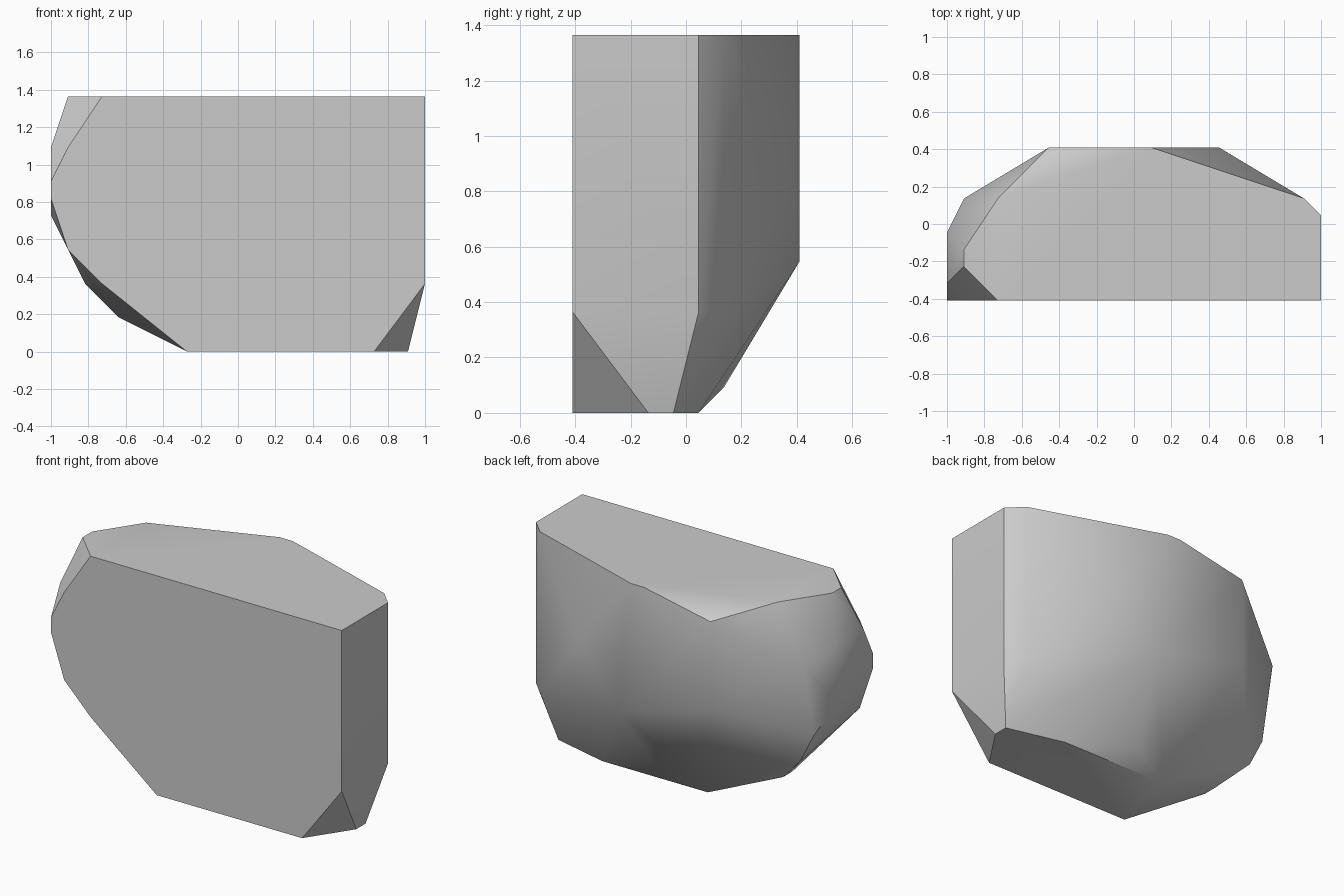
import bpy
import bmesh
import math
from mathutils import Vector

cube = bpy.data.objects.get("Cube")
if cube:
    bpy.data.objects.remove(cube, do_unlink=True)

UNIT = 1 / 11          # the boulder is carved on a coarse grid
DEPTH, HEIGHT = 9, 15  # grid steps in y and z


def make_material(name, colour):
    material = bpy.data.materials.new(name)
    material.use_nodes = True
    material.diffuse_color = colour
    material.node_tree.nodes["Principled BSDF"].inputs["Base Color"].default_value = colour
    return material


def grid_point(x, y, z):
    """Grid steps to model space, y counted from the flat front."""
    return Vector((x, y - DEPTH / 2, z)) * UNIT


# Flat front outline (x, z)
front_outline = [(11, 15), (-8, 15), (-10, 12), (-11, 10), (-11, 9),
                 (-10, 6), (-8, 4), (-3, 0), (8, 0), (11, 4)]
# Rest of the flat top (x, y)
top_outline = [(-10, 2), (-10, 3), (-8, 6), (0, 9), (1, 9), (10, 6), (11, 5)]
# Rest of the flat base (x, y)
base_outline = [(10, 3), (10, 4), (6, 5), (-2, 5)]
# Farthest bulge at the back (x, z)
back_bulge = [(-5, 14), (-5, 8), (2, 6), (5, 10)]
# Chipped corners between those outlines (x, y, z)
side_corners = [(11, 5, 4), (10, 6, 4), (1, 6, 1),
                (-11, 1, 12), (-11, 4, 12), (-11, 4, 8), (-10, 6, 11),
                (-10, 5, 6), (-9, 5, 4), (-7, 3, 2), (-7, 4, 2)]

points = [grid_point(x, 0, z) for x, z in front_outline]
points += [grid_point(x, y, HEIGHT) for x, y in top_outline]
points += [grid_point(x, y, 0) for x, y in base_outline]
points += [grid_point(x, DEPTH, z) for x, z in back_bulge]
points += [grid_point(*corner) for corner in side_corners]

# Wrap the corners into one solid and merge the flat faces
bm = bmesh.new()
for point in points:
    bm.verts.new(point)
hull = bmesh.ops.convex_hull(bm, input=bm.verts[:])
bmesh.ops.delete(bm, geom=[v for v in bm.verts if not v.link_faces], context="VERTS")
bmesh.ops.dissolve_limit(bm, angle_limit=math.radians(1),
                         verts=bm.verts[:], edges=bm.edges[:])
bmesh.ops.recalc_face_normals(bm, faces=bm.faces[:])

mesh = bpy.data.meshes.new("boulder")
bm.to_mesh(mesh)
bm.free()
boulder = bpy.data.objects.new("boulder", mesh)
bpy.context.collection.objects.link(boulder)
mesh.materials.append(make_material("stone_grey", (0.6, 0.6, 0.6, 1)))

# Soft facets with crisp cut edges
bpy.ops.object.select_all(action="DESELECT")
boulder.select_set(True)
bpy.context.view_layer.objects.active = boulder
bpy.ops.object.shade_smooth_by_angle(angle=math.radians(35))
